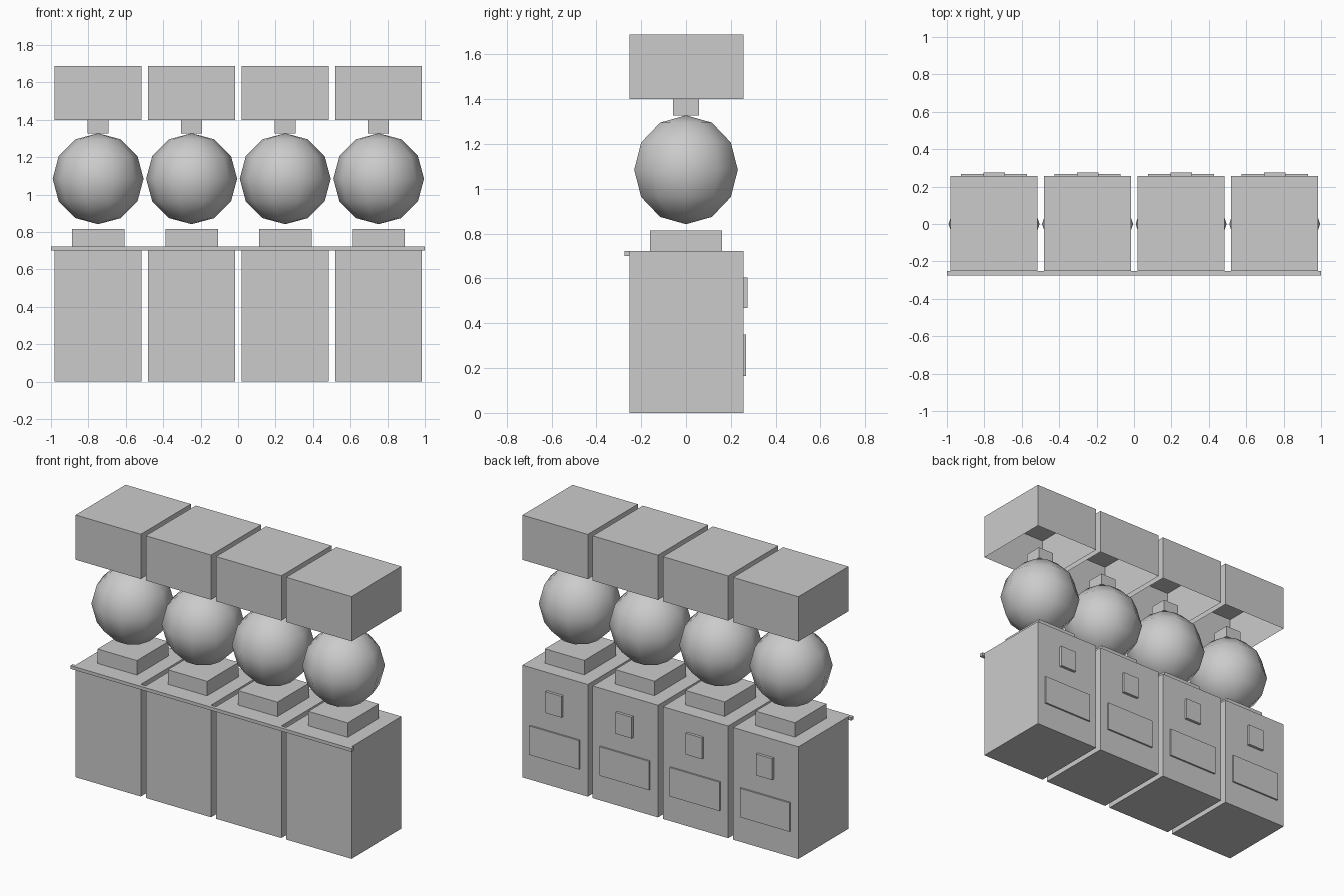
import bpy, bmesh, math
from mathutils import Matrix, Vector

default = bpy.data.objects.get("Cube")
if default:
    bpy.data.objects.remove(default, do_unlink=True)

grey = bpy.data.materials.new("light_grey")
grey.use_nodes = True
colour = (0.6, 0.6, 0.6, 1)
grey.diffuse_color = colour
grey.node_tree.nodes["Principled BSDF"].inputs["Base Color"].default_value = colour


def finish(name, bm, smooth=False):
    mesh = bpy.data.meshes.new(name)
    for face in bm.faces:
        face.smooth = smooth
    bm.to_mesh(mesh)
    bm.free()
    mesh.materials.append(grey)
    obj = bpy.data.objects.new(name, mesh)
    bpy.context.collection.objects.link(obj)
    return obj


def box(name, x, width, y0, y1, z0, z1, open_bottom=False):
    bm = bmesh.new()
    size = Vector((width, y1 - y0, z1 - z0))
    centre = Vector((x, (y0 + y1) / 2, (z0 + z1) / 2))
    bmesh.ops.create_cube(bm, size=1, matrix=Matrix.Translation(centre) @ Matrix.Diagonal(size).to_4x4())
    if open_bottom:
        bottom = [f for f in bm.faces if f.normal.z < -0.9]
        bmesh.ops.delete(bm, geom=bottom, context='FACES_ONLY')
    return finish(name, bm)


def globe(name, x, z, radius):
    bm = bmesh.new()
    placement = Matrix.Translation((x, 0, z)) @ Matrix.Rotation(math.pi / 2, 4, 'Z')
    bmesh.ops.create_uvsphere(bm, u_segments=10, v_segments=6, radius=radius, matrix=placement)
    return finish(name, bm, smooth=True)


FRONT, BACK = -0.252, 0.257
BODY_TOP = 0.722

# Four identical dispensers in a row
for i in range(4):
    x = -0.75 + 0.5 * i + 0.002
    n = f"_{i + 1}"
    box("body" + n, x, 0.465, FRONT, BACK, 0, BODY_TOP)
    box("plinth" + n, x, 0.28, -0.16, 0.16, BODY_TOP, 0.815)
    globe("globe" + n, x, 1.085, 0.243)
    box("neck" + n, x, 0.112, -0.057, 0.057, 1.328, 1.4)
    # The hood is a hollow shell, open underneath
    box("hood" + n, x, 0.465, FRONT, BACK, 1.4, 1.688, open_bottom=True)
    # Panels on the back
    box("upper_panel" + n, x, 0.115, BACK, 0.275, 0.468, 0.605)
    box("lower_panel" + n, x, 0.354, BACK, 0.268, 0.164, 0.35)

# Rail along the front edge
box("front_rail", 0, 2.0, -0.275, FRONT, 0.701, BODY_TOP)
